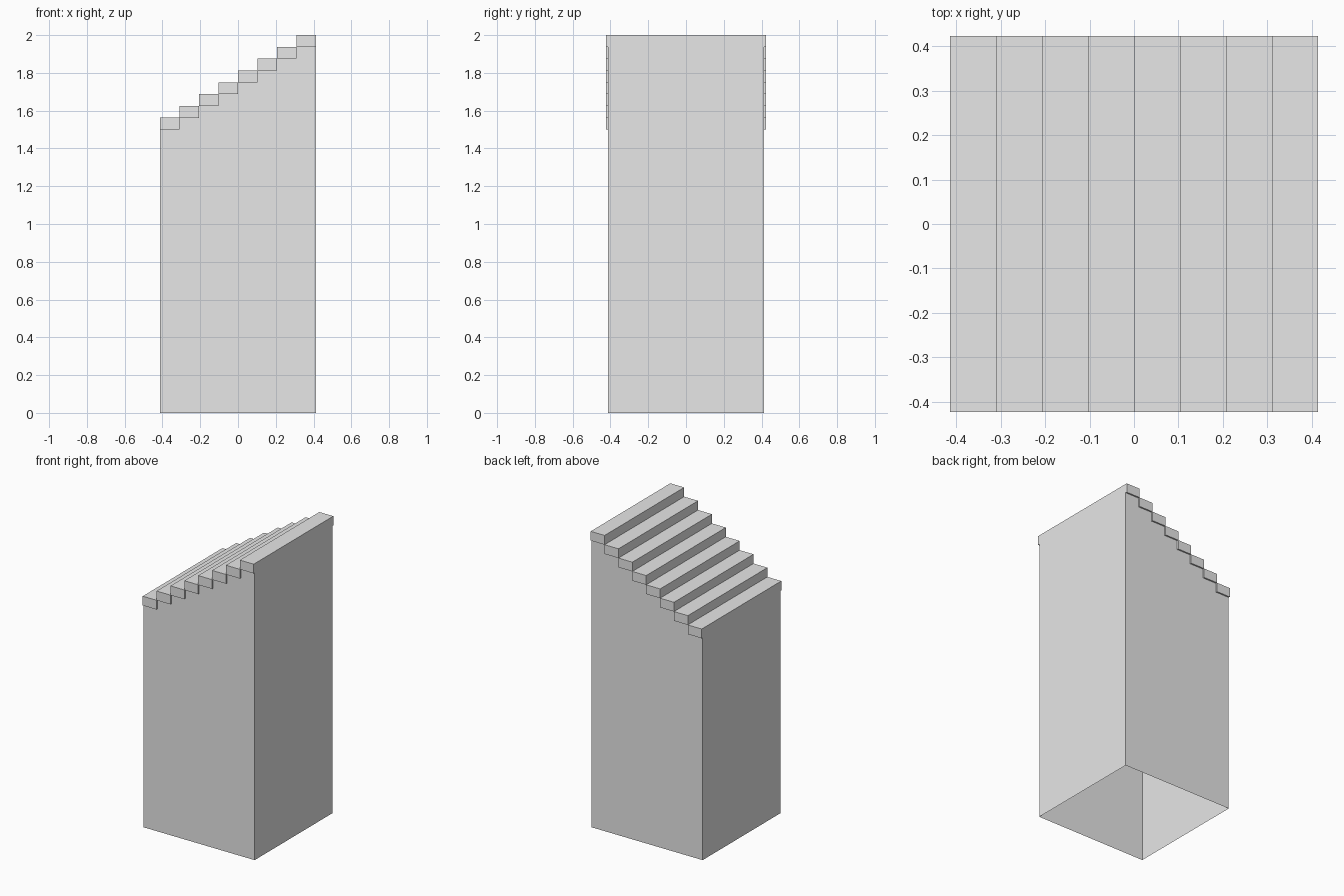
import bpy
import bmesh

cube = bpy.data.objects.get("Cube")
if cube:
    bpy.data.objects.remove(cube, do_unlink=True)

STEPS = 8
HALF = 0.414           # half width of the body
OVERHANG = 0.424       # half length of the treads
BASE = 1.5             # underside of the lowest tread
RISE = 0.5 / STEPS
RUN = 2 * HALF / STEPS

grey = bpy.data.materials.new("light grey")
grey.use_nodes = True
grey.diffuse_color = (0.8, 0.8, 0.8, 1)
grey.node_tree.nodes["Principled BSDF"].inputs["Base Color"].default_value = (0.8, 0.8, 0.8, 1)


def finish(name, bm):
    mesh = bpy.data.meshes.new(name)
    bm.to_mesh(mesh)
    bm.free()
    mesh.materials.append(grey)
    obj = bpy.data.objects.new(name, mesh)
    bpy.context.collection.objects.link(obj)
    return obj


# Hollow body: four walls, open below, stepped along the top
profile = [(HALF, 0), (-HALF, 0)]
for i in range(STEPS):
    z = BASE + i * RISE
    profile += [(-HALF + i * RUN, z), (-HALF + (i + 1) * RUN, z)]

bm = bmesh.new()
front = [bm.verts.new((x, -HALF, z)) for x, z in profile]
back = [bm.verts.new((x, HALF, z)) for x, z in profile]
bm.faces.new(front)
bm.faces.new(back[::-1])
bm.faces.new((front[1], back[1], back[2], front[2]))
bm.faces.new((front[0], front[-1], back[-1], back[0]))
bmesh.ops.recalc_face_normals(bm, faces=bm.faces)
finish("body_walls", bm)

# Treads: overhanging slabs, each resting on its own step
for i in range(STEPS):
    bm = bmesh.new()
    bmesh.ops.create_cube(bm, size=1)
    bmesh.ops.scale(bm, vec=(RUN, 2 * OVERHANG, RISE), verts=bm.verts)
    tread = finish(f"tread_{i + 1}", bm)
    tread.location = (-HALF + (i + 0.5) * RUN, 0, BASE + (i + 0.5) * RISE)
